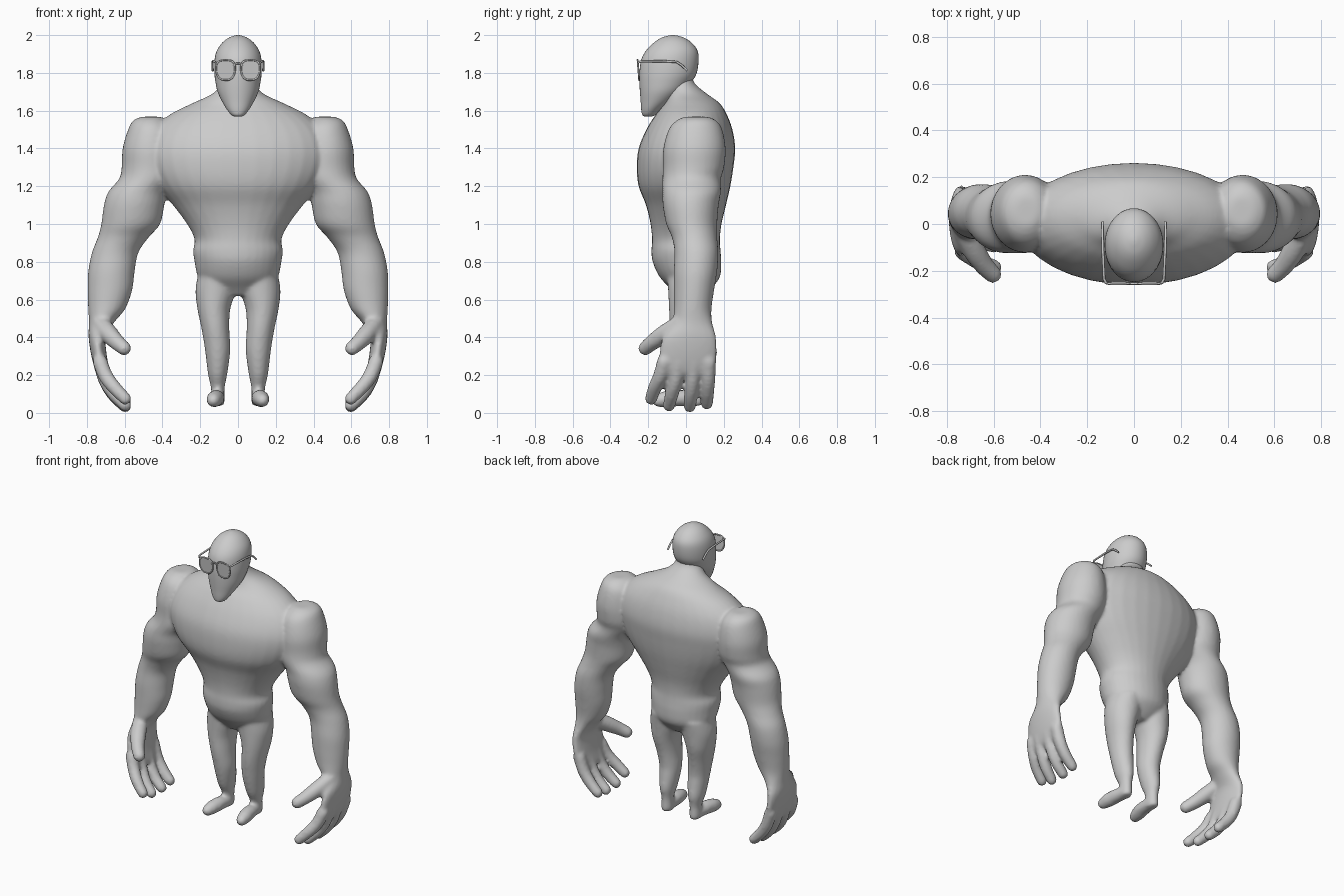
import bpy, bmesh, math
from mathutils import Vector, Matrix

grey = bpy.data.materials.new("plain grey")
grey.diffuse_color = (0.6, 0.6, 0.6, 1)


def spline(pts, steps):
    """Smooth interpolation through a list of equal-length tuples."""
    out = []
    for i in range(len(pts) - 1):
        a, b = pts[max(i - 1, 0)], pts[i]
        c, d = pts[i + 1], pts[min(i + 2, len(pts) - 1)]
        for k in range(steps):
            t = k / steps
            out.append([0.5 * (2 * q + (r - p) * t + (2 * p - 5 * q + 4 * r - s) * t * t
                               + (3 * q - p - 3 * r + s) * t ** 3)
                        for p, q, r, s in zip(a, b, c, d)])
    out.append(list(pts[-1]))
    return out


def loft(bm, stations, side=1, n=32):
    """Skin horizontal ellipses (x, y, z, rx, ry)."""
    rings = []
    for x, y, z, rx, ry in spline(stations, 4):
        rx, ry = max(rx, 0.004), max(ry, 0.004)
        rings.append([bm.verts.new((side * x + rx * math.cos(2 * math.pi * i / n),
                                    y + ry * math.sin(2 * math.pi * i / n), z))
                      for i in range(n)])
    for a, b in zip(rings, rings[1:]):
        for i in range(n):
            j = (i + 1) % n
            bm.faces.new((a[i], a[j], b[j], b[i]))
    bm.faces.new(rings[0])
    bm.faces.new(rings[-1])


def chain(bm, stations, side=1):
    """Row of overlapping balls (x, y, z, r), fused later by the remesh."""
    for x, y, z, r in spline(stations, 7):
        bmesh.ops.create_icosphere(bm, subdivisions=2, radius=r,
                                   matrix=Matrix.Translation((side * x, y, z)))


def finish(bm, name, smooth=True):
    bmesh.ops.recalc_face_normals(bm, faces=bm.faces)
    me = bpy.data.meshes.new(name)
    bm.to_mesh(me)
    bm.free()
    for p in me.polygons:
        p.use_smooth = smooth
    me.materials.append(grey)
    ob = bpy.data.objects.new(name, me)
    bpy.context.collection.objects.link(ob)
    return ob


def wire(name, pts, radius, cyclic=False):
    cu = bpy.data.curves.new(name, 'CURVE')
    cu.dimensions = '3D'
    cu.bevel_depth = radius
    cu.bevel_resolution = 2
    cu.use_fill_caps = True
    sp = cu.splines.new('POLY')
    sp.points.add(len(pts) - 1)
    for p, co in zip(sp.points, pts):
        p.co = (*co, 1)
    sp.use_cyclic_u = cyclic
    cu.materials.append(grey)
    ob = bpy.data.objects.new(name, cu)
    bpy.context.collection.objects.link(ob)


body = bmesh.new()

# torso and neck
loft(body, [(0, .02, .62, .09, .07), (0, .025, .66, .16, .11), (0, .02, .72, .212, .16),
            (0, .005, .8, .23, .182), (0, 0, .86, .238, .183), (0, 0, .92, .23, .18),
            (0, 0, 1.0, .27, .188), (0, 0, 1.1, .345, .212), (0, -.008, 1.2, .43, .243),
            (0, -.005, 1.3, .48, .256), (0, .005, 1.4, .49, .256), (0, .018, 1.5, .45, .228),
            (0, .028, 1.58, .36, .188), (0, .033, 1.64, .24, .145), (0, .005, 1.69, .135, .105),
            (0, -.03, 1.75, .085, .072), (0, -.03, 1.82, .08, .06)])

# shoulder, arm and palm
arm = [(.46, .055, 1.568, .05, .06), (.465, .055, 1.548, .09, .105), (.46, .05, 1.5, .122, .142),
       (.465, .045, 1.4, .146, .165), (.465, .04, 1.3, .151, .162), (.477, .03, 1.24, .152, .155),
       (.53, .03, 1.17, .157, .155), (.55, .025, 1.1, .16, .148), (.568, .03, 1.0, .156, .135),
       (.607, .045, .93, .135, .12), (.65, .055, .85, .123, .116), (.67, .05, .75, .123, .115),
       (.678, .042, .65, .118, .107), (.695, .035, .55, .098, .1), (.722, .033, .48, .067, .106),
       (.745, .018, .4, .046, .142), (.735, .01, .3, .041, .155), (.715, 0, .22, .037, .15),
       (.70, 0, .19, .028, .13)]

# thigh, knee and shin
leg = [(.11, .03, .74, .1, .13), (.118, .025, .65, .107, .12), (.128, .02, .55, .087, .11),
       (.12, .01, .45, .074, .095), (.109, .01, .35, .068, .08), (.107, .02, .28, .061, .076),
       (.108, .035, .2, .05, .068), (.107, .045, .13, .036, .046), (.107, .045, .06, .036, .048),
       (.107, .045, .04, .028, .04)]

for side in (-1, 1):
    loft(body, arm, side)
    loft(body, leg, side)
    # foot
    chain(body, [(.105, .05, .07, .037), (.113, -.03, .078, .045),
                 (.123, -.1, .074, .045), (.13, -.145, .066, .036)], side)
    # thumb
    chain(body, [(.725, -.03, .47, .05), (.685, -.11, .42, .051),
                 (.642, -.175, .375, .044), (.603, -.215, .342, .039)], side)
    # four fingers: base y, tip y, tip height
    for y0, y1, z1 in ((-.115, -.185, .075), (-.04, -.09, .04), (.04, .02, .034), (.12, .11, .05)):
        chain(body, [(.73, y0, .27, .041), (.7, y0 * .7 + y1 * .3, .15 + z1 * .6, .04),
                     (.655, y0 * .3 + y1 * .7, .06 + z1, .038), (.597, y1, z1, .034)], side)

body_ob = finish(body, "body")
rm = body_ob.modifiers.new("fuse", 'REMESH')
rm.mode = 'VOXEL'
rm.voxel_size = 0.011
rm.use_smooth_shade = True
sm = body_ob.modifiers.new("soften", 'SMOOTH')
sm.factor = 0.5
sm.iterations = 6

# head with a tapered jaw
head = bmesh.new()
loft(head, [(0, -.2, 1.568, .015, .015), (0, -.197, 1.577, .035, .034), (0, -.185, 1.605, .058, .052),
            (0, -.155, 1.65, .085, .085), (0, -.127, 1.7, .108, .117), (0, -.109, 1.75, .119, .138),
            (0, -.095, 1.8, .125, .152), (0, -.085, 1.87, .124, .152), (0, -.075, 1.92, .111, .135),
            (0, -.07, 1.96, .083, .1), (0, -.07, 1.985, .051, .062), (0, -.07, 1.997, .02, .025),
            (0, -.07, 2.0, .004, .004)], n=40)
finish(head, "head")

# glasses
for side, word in ((-1, "left"), (1, "right")):
    outline = []
    for i in range(32):
        a = 2 * math.pi * i / 32
        c, s = math.cos(a), math.sin(a)
        x = .05 * math.copysign(abs(c) ** .75, c) * (1 + .12 * s)
        z = .053 * math.copysign(abs(s) ** .8, s)
        outline.append(Vector((side * (.066 + x), -.252 - .08 * z, 1.815 + z)))
    wire(word + "_rim", outline, .005, True)
    lens = bmesh.new()
    lens.faces.new([lens.verts.new(v) for v in outline])
    lens_ob = finish(lens, word + "_lens", False)
    so = lens_ob.modifiers.new("thickness", 'SOLIDIFY')
    so.thickness = .004
    so.offset = 0
    temple = [(.118, -.254, 1.855), (.128, -.235, 1.862), (.133, -.12, 1.862),
              (.135, -.05, 1.858), (.135, -.025, 1.842), (.134, .008, 1.812)]
    wire(word + "_temple", [(side * x, y, z) for x, y, z in temple], .006)
wire("bridge", [(.022 * math.cos(a), -.255, 1.838 + .012 * math.sin(a))
                for a in [math.pi * i / 8 for i in range(9)]], .005)
